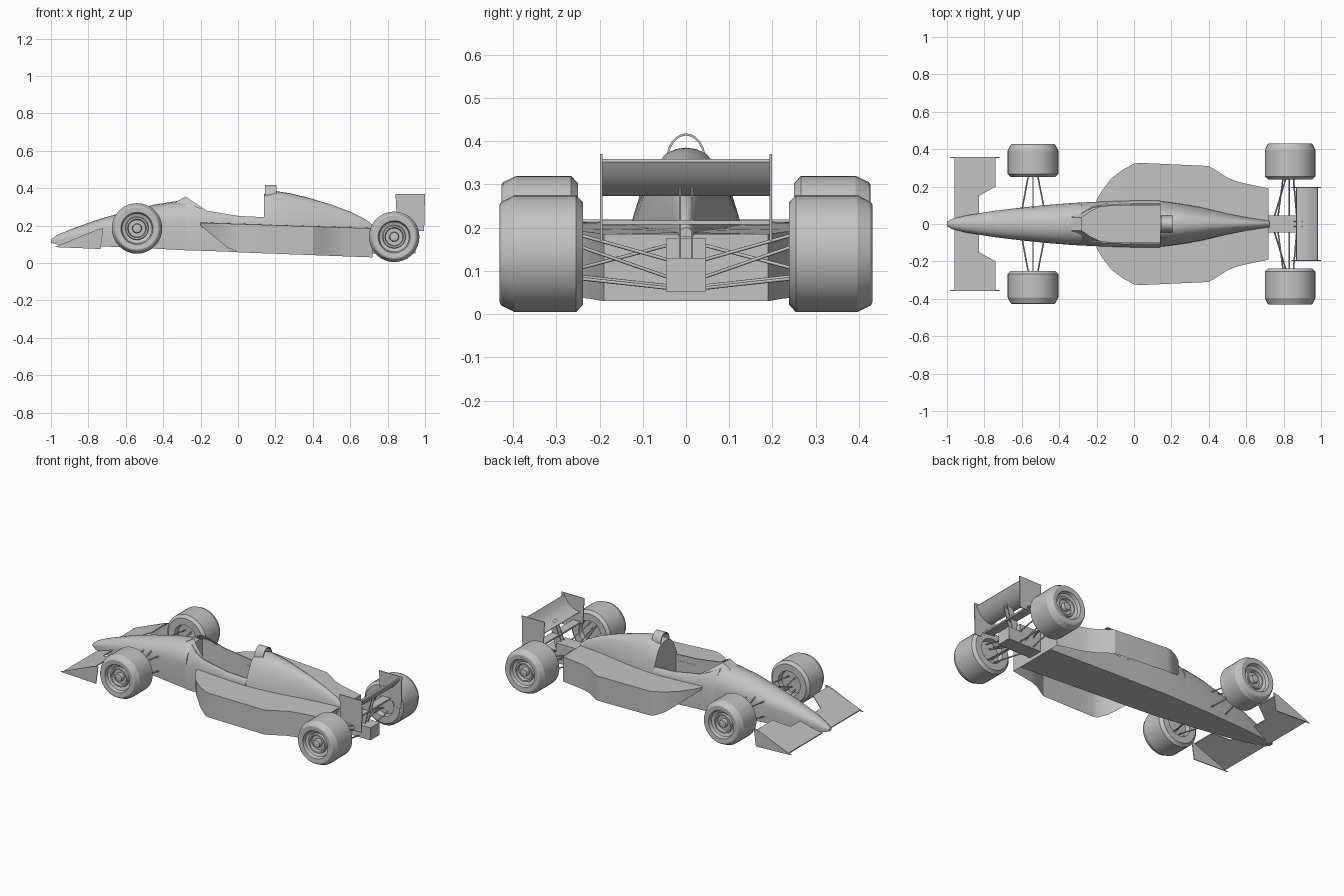
import bpy, bmesh, math
from mathutils import Vector

if "Cube" in bpy.data.objects:
    bpy.data.objects.remove(bpy.data.objects["Cube"])

grey = bpy.data.materials.new("light_grey")
grey.diffuse_color = (0.55, 0.55, 0.55, 1)
grey.use_nodes = True
grey.node_tree.nodes["Principled BSDF"].inputs["Base Color"].default_value = grey.diffuse_color


def make(name, verts, faces, angle=30):
    me = bpy.data.meshes.new(name)
    me.from_pydata([tuple(v) for v in verts], [], faces)
    bm = bmesh.new()
    bm.from_mesh(me)
    bmesh.ops.remove_doubles(bm, verts=bm.verts, dist=1e-5)
    bmesh.ops.recalc_face_normals(bm, faces=bm.faces)
    bm.to_mesh(me)
    bm.free()
    me.materials.append(grey)
    ob = bpy.data.objects.new(name, me)
    bpy.context.collection.objects.link(ob)
    bpy.context.view_layer.objects.active = ob
    ob.select_set(True)
    bpy.ops.object.shade_smooth_by_angle(angle=math.radians(angle))
    ob.select_set(False)
    return ob


def loft(name, rings, closed=True, caps=True, angle=30):
    """Skin a list of equally long point rings."""
    n = len(rings[0])
    verts = [p for r in rings for p in r]
    faces = []
    for i in range(len(rings) - 1):
        for j in range(n if closed else n - 1):
            k = (j + 1) % n
            faces.append((i * n + j, i * n + k, (i + 1) * n + k, (i + 1) * n + j))
    if caps:
        faces += [tuple(range(n)), tuple(range(len(verts) - n, len(verts)))]
    return make(name, verts, faces, angle)


def mirrored(x, half):
    """Full ring from a half section whose first and last points lie on y = 0."""
    return [(x, y, z) for y, z in half] + [(x, -y, z) for y, z in half[-2:0:-1]]


def box(name, x0, x1, y0, y1, z0, z1):
    ring = lambda x: [(x, y0, z0), (x, y1, z0), (x, y1, z1), (x, y0, z1)]
    return loft(name, [ring(x0), ring(x1)])


def plate(name, pts, y, t=0.005):
    """Upright plate from an x, z outline."""
    return loft(name, [[(x, y - t / 2, z) for x, z in pts], [(x, y + t / 2, z) for x, z in pts]])


def rod(name, a, b, r=0.004):
    a, b = Vector(a), Vector(b)
    q = (b - a).to_track_quat('Z', 'Y')
    circle = [q @ Vector((r * math.cos(i * math.pi / 4), r * math.sin(i * math.pi / 4), 0)) for i in range(8)]
    return loft(name, [[a + c for c in circle], [b + c for c in circle]], angle=50)


# Nose: x, half width, bottom, shoulder, top
rings = []
for x, w, zb, zs, zt in [(-1, .012, .108, .116, .125), (-.97, .028, .1, .12, .148),
                         (-.9, .045, .097, .14, .178), (-.75, .07, .09, .17, .232),
                         (-.6, .088, .083, .19, .275), (-.45, .103, .077, .21, .312),
                         (-.32, .113, .07, .217, .332), (-.28, .115, .068, .217, .332)]:
    h = zt - zs
    rings.append(mirrored(x, [(0, zb), (w * .93, zb), (w, zs), (w * .95, zs + h * .3), (w * .82, zs + h * .6),
                              (w * .6, zs + h * .82), (w * .3, zs + h * .96), (0, zt)]))
loft("nose", rings)

# Cockpit tub, open at the top: x, half width, bottom, rim height, rim position
rings = []
for x, w, zb, zr, ri in [(-.28, .115, .068, .325, .5), (-.22, .118, .066, .3, .8), (-.17, .12, .065, .28, .84),
                         (0, .125, .058, .252, .87), (.14, .125, .054, .245, .87)]:
    rings.append(mirrored(x, [(0, zb), (w * .96, zb), (w, .215), ((1 + ri) / 2 * w, .215 + .75 * (zr - .215)),
                              (ri * w, zr), ((ri - .06) * w, zr), ((ri - .06) * w, zb + .03), (0, zb + .03)]))
loft("cockpit_tub", rings)

# Windscreen lip around the front of the opening
low = [(-.18, .1, .275), (-.25, .078, .305), (-.335, .036, .325)]
top = [(-.17, .096, .282), (-.235, .066, .325), (-.28, .034, .355)]
full = lambda pts: pts + [(x, -y, z) for x, y, z in reversed(pts)]
loft("windscreen", [full(low), full(top)], closed=False, caps=False)

# Engine cover: x, half width, top
rings = []
for x, w, zt in [(.14, .125, .37), (.2, .117, .385), (.28, .105, .372), (.36, .09, .353), (.5, .056, .312),
                 (.6, .036, .274), (.68, .024, .235), (.725, .017, .2)]:
    zb = .18
    h = zt - zb
    rings.append(mirrored(x, [(0, zb), (w, zb), (w * .96, zb + h * .25), (w * .78, zb + h * .55), (w * .6, zb + h * .8),
                              (w * .4, zb + h * .93), (w * .2, zb + h * .985), (0, zt)]))
loft("engine_cover", rings, angle=40)

# Roll hoop
rings = []
for x in (.145, .205):
    arc = [(math.cos(i * math.pi / 12), math.sin(i * math.pi / 12)) for i in range(13)]
    rings.append([(x, .046 * c, .355 + .063 * s) for c, s in arc]
                 + [(x, .041 * c, .355 + .058 * s) for c, s in reversed(arc)])
loft("roll_hoop", rings)

# Rear chassis under the engine cover
loft("rear_chassis", [mirrored(x, [(0, zb), (w, zb), (w, .18), (0, .18)])
                      for x, w, zb in [(.14, .122, .054), (.72, .13, .03)]])

# Side pods, open underneath: x, outer y, inner y
outline = [(-.2, .13, .1), (-.17, .18, .1), (-.12, .245, .1), (-.06, .29, .1), (0, .322, .1), (.03, .327, .1),
           (.14, .322, .1), (.141, .322, 0), (.4, .31, 0), (.45, .28, 0), (.5, .247, 0), (.56, .224, 0), (.72, .19, 0)]
for side, label in ((1, "left"), (-1, "right")):
    rings = []
    for x, y, inner in outline:
        zt = .215 - .03 * (x + .2) / .92
        zb = max(.2 - .14 * (x + .2) / .17, .057 - .027 * max(x, 0) / .72)
        rings.append([(x, side * inner, zt + .003), (x, side * y, zt), (x, side * y, zb)])
    loft("side_pod_" + label, rings, closed=False, caps=False, angle=25)
make("pod_rear_wall", [(.72, -.19, .03), (.72, .19, .03), (.72, .19, .185), (.72, -.19, .185)], [(0, 1, 2, 3)])

# Wheels: lathe profile of radius and distance from the inner face
def wheel(name, x, z, y0, y1, side):
    W = y1 - y0
    prof = [(0, .03), (.07, .03), (.076, 0), (.118, 0), (.135, .016), (.135, W - .035), (.12, W - .004),
            (.113, W), (.086, W - .002), (.08, W - .022), (.062, W - .03), (.059, W - .018), (.05, W - .018),
            (.046, W - .036), (.026, W - .036), (.023, W - .014), (.013, W - .012), (0, W - .012)]
    rings = []
    for r, t in prof:
        rings.append([(x + r * math.cos(i * math.pi / 18), side * (y0 + t), z + r * math.sin(i * math.pi / 18))
                      for i in range(36)])
    loft(name, rings, caps=False, angle=25)


for s, label in ((1, "left"), (-1, "right")):
    wheel("front_wheel_" + label, -.54, .185, .25, .427, s)
    wheel("rear_wheel_" + label, .835, .14, .238, .431, s)
    # Suspension: front and rear wishbones
    for a, b in [((-.6, .07, .215), (-.56, .285, .215)), ((-.48, .08, .215), (-.52, .285, .215)),
                 ((-.6, .07, .12), (-.56, .285, .14)), ((-.48, .08, .12), (-.52, .285, .14)),
                 ((-.54, .07, .235), (-.54, .285, .15))]:
        rod("front_suspension_" + label, (a[0], a[1] * s, a[2]), (b[0], b[1] * s, b[2]))
    for a, b in [((.77, .04, .125), (.8, .27, .19)), ((.87, .04, .125), (.85, .27, .19)),
                 ((.77, .04, .065), (.8, .27, .09)), ((.87, .04, .06), (.85, .27, .085)),
                 ((.83, .04, .085), (.83, .27, .165)), ((.75, .04, .16), (.82, .27, .1))]:
        rod("rear_suspension_" + label, (a[0], a[1] * s, a[2]), (b[0], b[1] * s, b[2]))
    # Front wing half with notched rear edge, rising rearward
    plan = [(-.96, .02), (-.96, .357), (-.74, .357), (-.74, .2), (-.83, .15), (-.83, .04)]
    height = lambda x: .088 + (x + .96) * .4
    loft("front_wing_" + label, [[(x, s * y, height(x) + d) for x, y in plan] for d in (0, .006)])
    plate("front_end_plate_" + label, [(-.98, .085), (-.735, .075), (-.72, .185), (-.75, .18)], s * .355)
    # Rear wing end plate and centre strut
    plate("rear_end_plate_" + label, [(.842, .37), (1, .37), (.995, .17), (.95, .17), (.94, .2), (.85, .21)], s * .196)
    plate("wing_strut_" + label, [(.83, .12), (.89, .12), (.94, .3), (.9, .285)], s * .014)

# Rear wing: curved main plane and slim lower plane
curve = [(.875, .273), (.9, .275), (.925, .284), (.95, .302), (.97, .325), (.985, .352)]
section = curve + [(x - .005, z + .007) for x, z in reversed(curve)]
loft("rear_wing", [[(x, y, z) for x, z in section] for y in (-.195, .195)])
box("lower_rear_wing", .865, .92, -.195, .195, .207, .217)

# Gearbox
box("gearbox", .72, .95, -.046, .046, .052, .13)
box("gearbox_top", .72, .87, -.046, .046, .13, .176)
